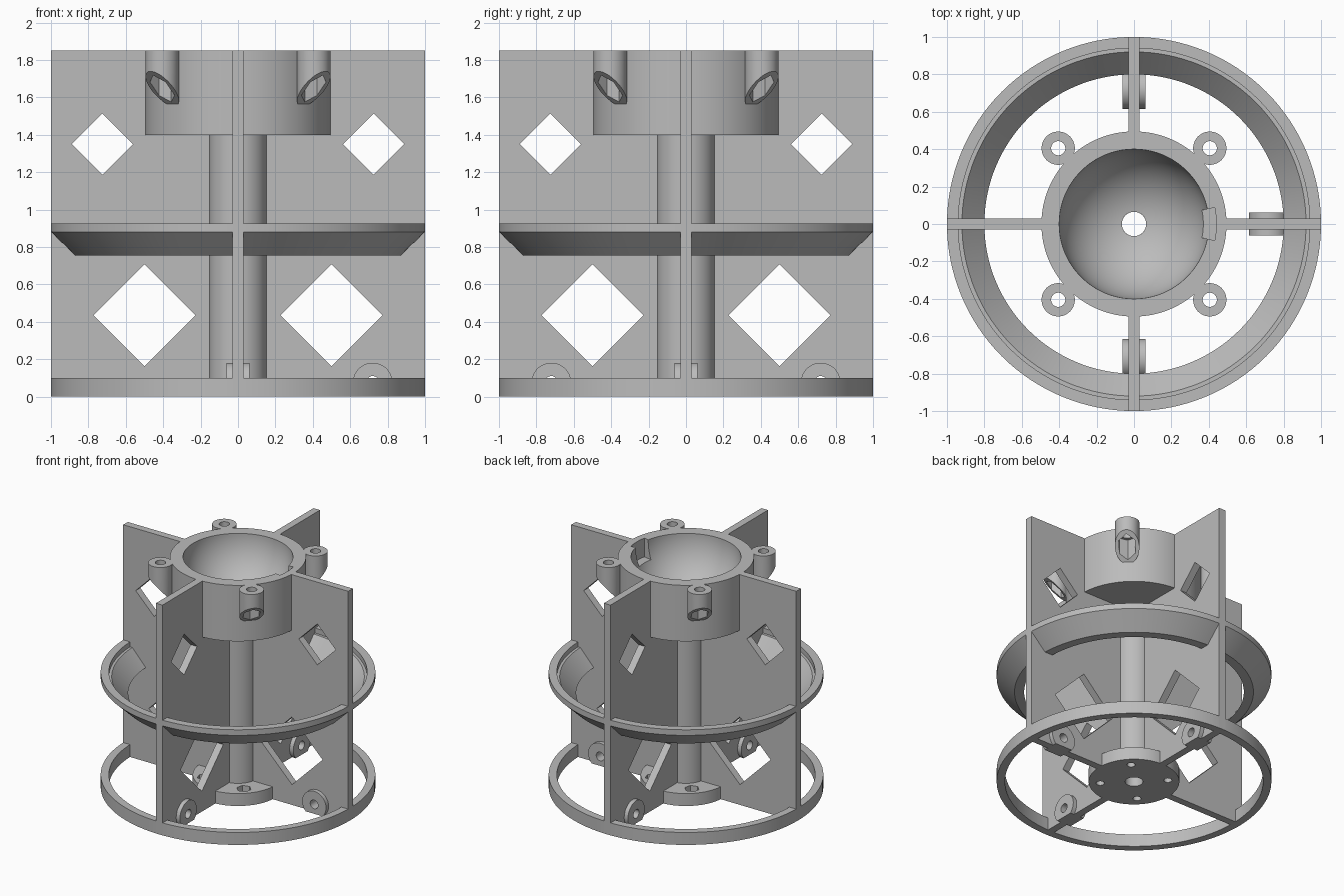
import bpy, bmesh, math
from math import pi, cos, sin, radians

cube = bpy.data.objects.get("Cube")
if cube:
    bpy.data.objects.remove(cube, do_unlink=True)

GREY = (0.5, 0.5, 0.5, 1)
mat = bpy.data.materials.new("mid grey")
mat.use_nodes = True
mat.diffuse_color = GREY
mat.node_tree.nodes["Principled BSDF"].inputs["Base Color"].default_value = GREY

HEIGHT = 1.85


def make(name, bm):
    bmesh.ops.recalc_face_normals(bm, faces=bm.faces)
    mesh = bpy.data.meshes.new(name)
    bm.to_mesh(mesh)
    bm.free()
    mesh.materials.append(mat)
    obj = bpy.data.objects.new(name, mesh)
    bpy.context.collection.objects.link(obj)
    return obj


def circle(u, v, r, n=48, start=0.0):
    return [(u + r * cos(start + 2 * pi * i / n), v + r * sin(start + 2 * pi * i / n)) for i in range(n)]


def prism(name, pts, axis, lo, hi):
    """Extrude an outline along z (outline in x, y) or along y (outline in x, z)."""
    bm = bmesh.new()
    place = (lambda u, v, d: (u, v, d)) if axis == "z" else (lambda u, v, d: (u, d, v))
    face = bm.faces.new([bm.verts.new(place(u, v, lo)) for u, v in pts])
    out = bmesh.ops.extrude_face_region(bm, geom=[face])
    moved = [e for e in out["geom"] if isinstance(e, bmesh.types.BMVert)]
    bmesh.ops.translate(bm, verts=moved, vec=place(0, 0, hi - lo))
    return make(name, bm)


def lathe(name, pts, steps=128):
    """Revolve a closed (radius, z) outline about the z axis."""
    bm = bmesh.new()
    verts = [bm.verts.new((r, 0, z)) for r, z in pts]
    edges = [bm.edges.new((verts[i - 1], verts[i])) for i in range(len(verts))]
    bmesh.ops.spin(bm, geom=verts + edges, cent=(0, 0, 0), axis=(0, 0, 1), angle=2 * pi, steps=steps)
    bmesh.ops.remove_doubles(bm, verts=bm.verts, dist=1e-4)
    return make(name, bm)


def cut(obj, *cutters):
    for c in cutters:
        mod = obj.modifiers.new("cut", "BOOLEAN")
        mod.operation = "DIFFERENCE"
        mod.solver = "EXACT"
        mod.object = c
        bpy.context.view_layer.objects.active = obj
        bpy.ops.object.modifier_apply(modifier=mod.name)
        bpy.data.objects.remove(c, do_unlink=True)


def finish(obj, turn=0.0):
    obj.rotation_euler.z = turn
    bpy.ops.object.select_all(action="DESELECT")
    obj.select_set(True)
    bpy.context.view_layer.objects.active = obj
    bpy.ops.object.shade_smooth_by_angle(angle=radians(30))


def lug_hole():
    return prism("hole_cutter", circle(0.72, 0.075, 0.035, 32), "y", -0.2, 0.2)


# Rings around the fins
finish(lathe("base_ring", [(1, 0), (1, 0.1), (0.94, 0.1), (0.94, 0)]))
finish(lathe("middle_ring", [(1, 0.925), (1, 0.88), (0.87, 0.755), (0.8, 0.755),
                             (0.92, 0.885), (0.94, 0.885), (0.94, 0.925)]))

# Hollow centre column
BORE = 0.065
finish(lathe("column", [(BORE, 0.05), (0.155, 0.05), (0.155, 1.42), (BORE, 1.42)], 64))

# Base disc with bolt holes and nut pockets
disc = lathe("base_disc", [(BORE, 0), (0.33, 0), (0.33, 0.1), (BORE, 0.1)], 96)
for k in range(4):
    a = pi / 4 + k * pi / 2
    x, y = 0.247 * cos(a), 0.247 * sin(a)
    cut(disc, prism("bolt_cutter", circle(x, y, 0.03, 24), "z", -0.1, 0.2),
        prism("nut_cutter", circle(x, y, 0.055, 6, a), "z", 0.05, 0.2))
finish(disc)

# Cup with a hemispherical bowl and one slot in its rim
BOWL = 0.4
low = math.asin(BORE / BOWL)
bowl = [(BOWL * sin(low + (pi / 2 - low) * i / 32), HEIGHT - BOWL * cos(low + (pi / 2 - low) * i / 32))
        for i in range(33)]
cup = lathe("cup", bowl + [(0.495, HEIGHT), (0.495, 1.4), (BORE, 1.4)])
arc = [0.2 * (i / 6 - 1) for i in range(13)]
slot = [(0.44 * cos(a), 0.44 * sin(a)) for a in arc] + [(0.3 * cos(a), 0.3 * sin(a)) for a in reversed(arc)]
cut(cup, prism("slot_cutter", slot, "z", 1.7, 2))
finish(cup)

# Four fins with diamond windows, three of them carrying a pivot lug
for k, name in enumerate(("left", "back", "right", "front")):
    turn = k * pi / 2
    fin = prism(name + "_fin", [(0.1, 0), (1, 0), (1, HEIGHT), (0.46, HEIGHT), (0.46, 1.42), (0.1, 1.42)],
                "y", -0.029, 0.029)
    cut(fin, prism("window_cutter", circle(0.5, 0.435, 0.272, 4), "y", -0.2, 0.2),
        prism("window_cutter", circle(0.725, 1.35, 0.164, 4), "y", -0.2, 0.2))
    if name != "right":
        cut(fin, lug_hole())
        dip = math.asin(0.075 / 0.106)
        outline = [(0.72 + 0.106 * cos(-dip + (pi + 2 * dip) * i / 40),
                    0.075 + 0.106 * sin(-dip + (pi + 2 * dip) * i / 40)) for i in range(41)]
        lug = prism(name + "_lug", outline, "y", -0.062, 0.062)
        cut(lug, lug_hole())
        finish(lug, turn)
    finish(fin, turn)

# Screw bosses on the cup, sloped underneath, with a nut pocket
for k in range(4):
    boss = prism("screw_boss_%d" % (k + 1), circle(0.573, 0, 0.089), "z", 1.5, HEIGHT)
    cut(boss, prism("slope_cutter", [(0.45, 1.518), (0.7, 1.779), (0.7, 1.4), (0.45, 1.4)], "y", -0.2, 0.2),
        prism("screw_cutter", circle(0.573, 0, 0.038, 32), "z", 1.4, 2),
        prism("nut_cutter", circle(0.573, 0, 0.068, 6), "z", 1.4, 1.74))
    finish(boss, pi / 4 + k * pi / 2)
